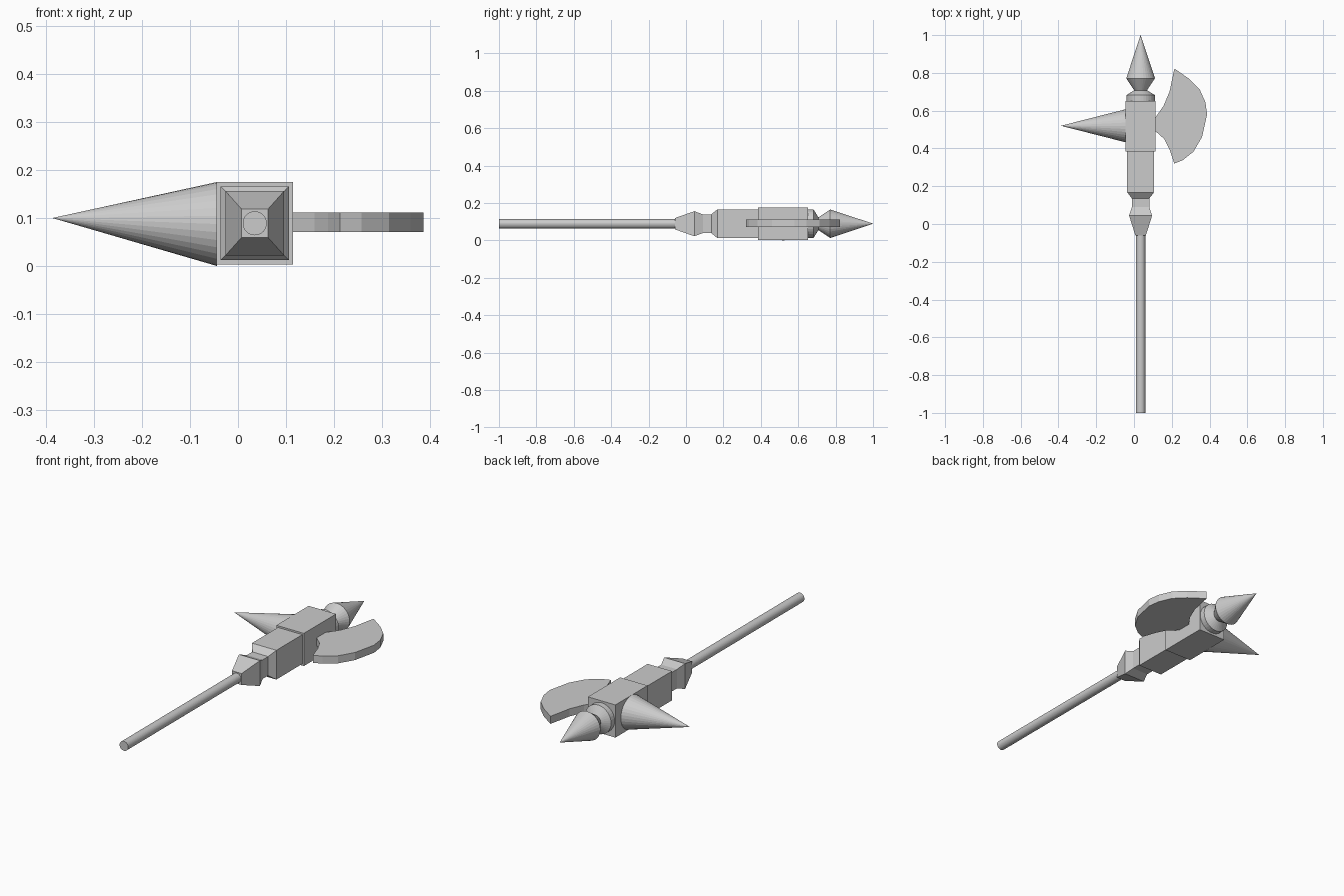
import bpy, math

if "Cube" in bpy.data.objects:
    bpy.data.objects.remove(bpy.data.objects["Cube"])

CX, CZ = 0.035, 0.089   # main axis of the weapon (runs along y)


def make(name, verts, faces):
    mesh = bpy.data.meshes.new(name)
    mesh.from_pydata(verts, [], faces)
    mesh.validate()
    obj = bpy.data.objects.new(name, mesh)
    bpy.context.collection.objects.link(obj)
    return obj


def loft(name, rings):
    """Skin closed rings of equal length and cap both ends."""
    n = len(rings[0])
    verts = [v for r in rings for v in r]
    faces = [tuple(range(n))[::-1],
             tuple(range((len(rings) - 1) * n, len(rings) * n))]
    for k in range(len(rings) - 1):
        for i in range(n):
            j = (i + 1) % n
            faces.append((k * n + i, k * n + j, (k + 1) * n + j, (k + 1) * n + i))
    # rings run so that normals point outwards along +y lofts
    return make(name, verts, faces)


def round_ring(y, r, n=32):
    return [(CX + r * math.sin(2 * math.pi * i / n), y,
             CZ + r * math.cos(2 * math.pi * i / n)) for i in range(n)]


def square_ring(y, hx, hz):
    return [(CX + sx * hx, y, CZ + sz * hz)
            for sx, sz in ((-1, -1), (-1, 1), (1, 1), (1, -1))]


# Shaft
loft("shaft", [round_ring(-1.0, 0.025), round_ring(-0.04, 0.025)])

# Square stepped socket
socket = [(-0.06, 0.028, 0.03), (0.045, 0.061, 0.067), (0.09, 0.046, 0.05),
          (0.135, 0.046, 0.05), (0.168, 0.071, 0.077), (0.39, 0.071, 0.077)]
loft("socket", [square_ring(*s) for s in socket])

# Head block
loft("head_block", [square_ring(0.384, 0.08, 0.086), square_ring(0.652, 0.08, 0.086)])

# Turned top spike with collar and neck
tip = [(0.645, 0.076), (0.682, 0.076), (0.708, 0.034), (0.771, 0.076), (1.0, 0.0005)]
loft("top_spike", [round_ring(*t) for t in tip])

# Back spike, tilted very slightly upwards
N = 32
base = [(-0.044, 0.52 + 0.0875 * math.cos(2 * math.pi * i / N),
         0.0875 + 0.0875 * math.sin(2 * math.pi * i / N)) for i in range(N)]
make("back_spike", base + [(-0.387, 0.52, 0.1)],
     [tuple(range(N))] + [((i + 1) % N, i, N) for i in range(N)])

# Axe blade: flat outline extruded in z
outline = [(0.10, 0.49), (0.115, 0.49), (0.16, 0.45), (0.188, 0.395), (0.213, 0.32),
           (0.257, 0.337), (0.315, 0.383), (0.36, 0.46), (0.387, 0.58),
           (0.378, 0.645), (0.347, 0.714), (0.294, 0.767), (0.214, 0.823),
           (0.188, 0.70), (0.156, 0.625), (0.115, 0.566), (0.10, 0.566)]
n = len(outline)
make("axe_blade", [(x, y, z) for z in (0.071, 0.111) for x, y in outline],
     [tuple(range(n))[::-1], tuple(range(n, 2 * n))] +
     [(i, (i + 1) % n, n + (i + 1) % n, n + i) for i in range(n)])

# Make all normals face outwards
import bmesh
for obj in bpy.context.collection.objects:
    bm = bmesh.new()
    bm.from_mesh(obj.data)
    bmesh.ops.recalc_face_normals(bm, faces=bm.faces)
    bm.to_mesh(obj.data)
    bm.free()
